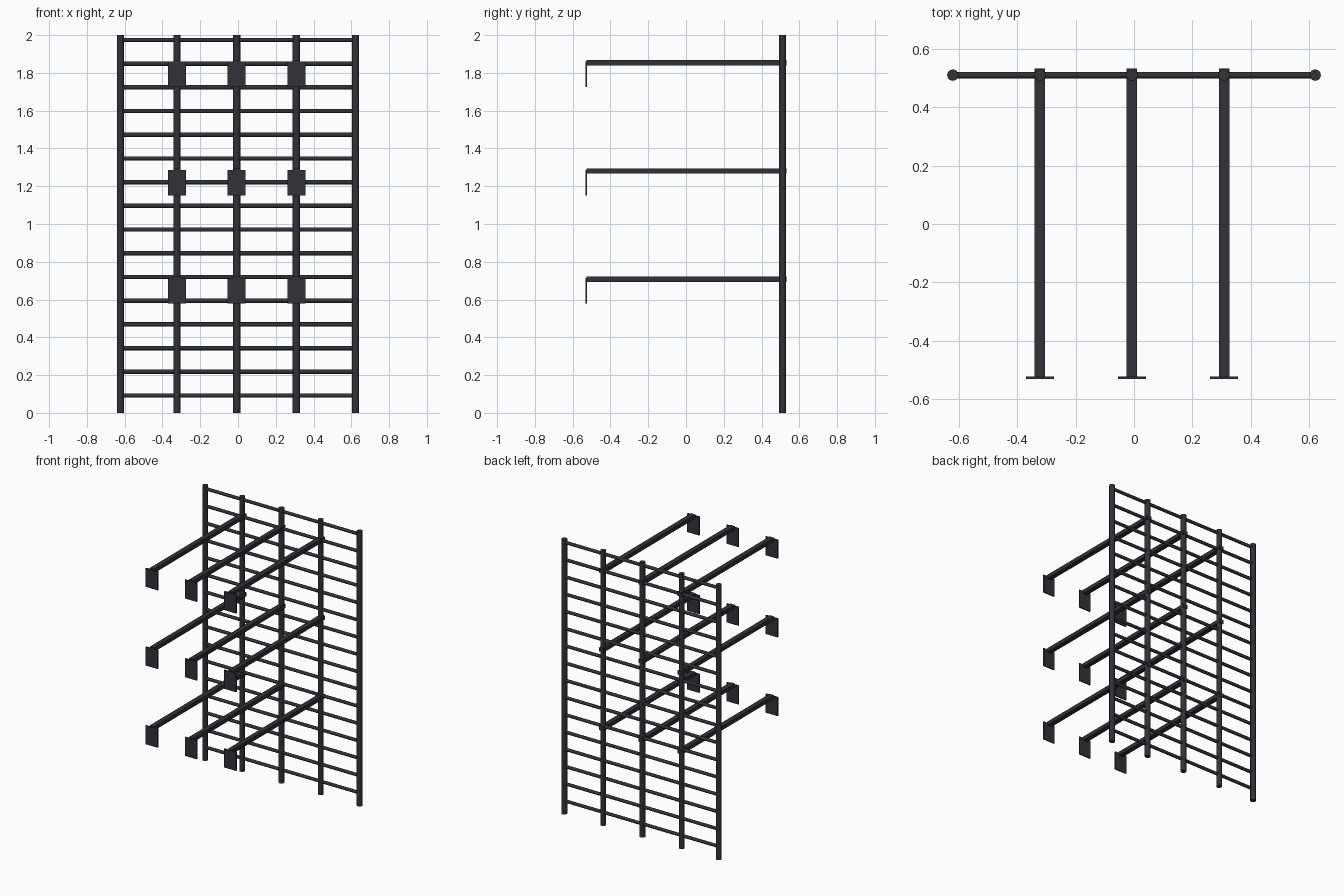
import bpy, math
from mathutils import Matrix

if "Cube" in bpy.data.objects:
    bpy.data.objects.remove(bpy.data.objects["Cube"])

metal = bpy.data.materials.new("dark_metal")
metal.diffuse_color = (0.032, 0.031, 0.037, 1)
metal.use_nodes = True
metal.node_tree.nodes["Principled BSDF"].inputs["Base Color"].default_value = metal.diffuse_color

POST_Y = 0.511
MID_X = (-0.323, -0.007, 0.309)


def finish(name):
    ob = bpy.context.object
    ob.name = name
    ob.data.materials.append(metal)
    return ob


def tube(name, r, length, loc, rot=(0, 0, 0), sides=16):
    bpy.ops.mesh.primitive_cylinder_add(vertices=sides, radius=r, depth=length,
                                        location=loc, rotation=rot)
    ob = finish(name)
    bpy.ops.object.shade_smooth_by_angle(angle=math.radians(40))
    return ob


def box(name, lo, hi):
    bpy.ops.mesh.primitive_cube_add(size=1)
    ob = finish(name)
    size = [b - a for a, b in zip(lo, hi)]
    mid = [(a + b) / 2 for a, b in zip(lo, hi)]
    ob.data.transform(Matrix.Translation(mid) @ Matrix.Diagonal((*size, 1)))
    return ob


# Upright posts
for x in (-0.622, *MID_X, 0.622):
    tube("upright_post", 0.0195, 2.0, (x, POST_Y, 1.0))

# Horizontal rungs
for i in range(16):
    tube("rung", 0.0115, 1.244, (0, POST_Y, 0.092 + i * 0.1255),
         (0, math.pi / 2, 0), 12)

# Display arms with hanging price plates
for z in (0.708, 1.281, 1.854):
    for x in MID_X:
        box("display_arm", (x - 0.018, -0.526, z - 0.014), (x + 0.018, 0.533, z + 0.014))
        box("end_plate", (x - 0.048, -0.532, z - 0.13), (x + 0.048, -0.523, z + 0.006))
